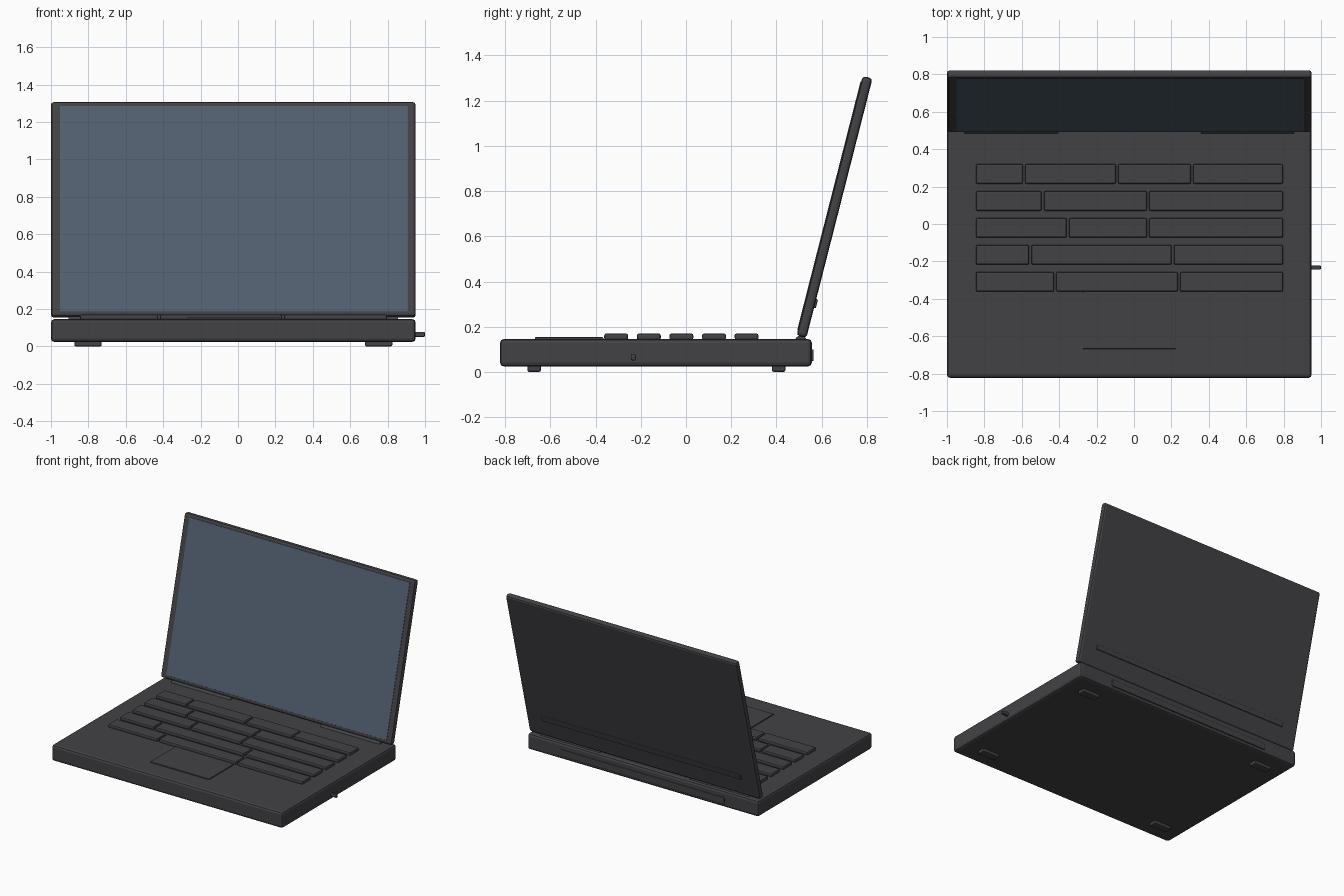
import bpy
from math import radians, pi
from mathutils import Vector, Matrix

if "Cube" in bpy.data.objects:
    bpy.data.objects.remove(bpy.data.objects["Cube"])

CX = -0.025                      # centre line of the body
TILT = Matrix.Rotation(radians(-14.3), 3, 'X')
LID = Vector((CX, 0.657, 0.73))  # centre of the tilted lid


def material(name, rgb):
    m = bpy.data.materials.new(name)
    m.diffuse_color = (*rgb, 1)
    m.use_nodes = True
    m.node_tree.nodes["Principled BSDF"].inputs["Base Color"].default_value = m.diffuse_color
    return m


DARK = material("dark_shell", (0.055, 0.054, 0.06))
GLASS = material("screen_glass", (0.085, 0.115, 0.16))


def finish(ob, name, mat):
    ob.name = name
    ob.data.materials.append(mat)
    return ob


def box(name, centre, size, bevel, segments=2, mat=DARK):
    bpy.ops.mesh.primitive_cube_add(size=1, location=centre)
    ob = finish(bpy.context.object, name, mat)
    ob.data.transform(Matrix.Diagonal((*size, 1)))
    mod = ob.modifiers.new("bevel", 'BEVEL')
    mod.width = bevel
    mod.segments = segments
    return ob


def span(name, x, y, z, bevel, segments=2):
    lo, hi = Vector((x[0], y[0], z[0])), Vector((x[1], y[1], z[1]))
    return box(name, (lo + hi) / 2, hi - lo, bevel, segments)


def lid_box(name, offset, size, bevel, mat=DARK):
    ob = box(name, LID + TILT @ Vector(offset), size, bevel, 2, mat)
    ob.rotation_euler = TILT.to_euler()
    return ob


# Base with rear vent strip
span("base", (-1.0, 0.95), (-0.823, 0.557), (0.024, 0.146), 0.018)
span("rear_strip", (-0.715, 0.665), (0.54, 0.565), (0.048, 0.1), 0.005)

# Feet
for sx in (-1, 1):
    for y in (-0.672, 0.41):
        span("foot", (CX + sx * 0.777 - 0.073, CX + sx * 0.777 + 0.073),
             (y - 0.03, y + 0.03), (0.0, 0.03), 0.008)

# Keyboard rows: left edge of every key after the first
rows = [(-0.588, -0.091, 0.31), (-0.488, 0.075), (-0.354, 0.075),
        (-0.555, 0.207), (-0.422, 0.24)]
for i, cuts in enumerate(rows):
    y = 0.268 - 0.1442 * i
    edges = (-0.851, *cuts, 0.803)
    for a, b in zip(edges, edges[1:]):
        span("key", (a + 0.006, b - 0.006), (y - 0.053, y + 0.053),
             (0.142, 0.17), 0.009)

# Trackpad
span("trackpad", (-0.273, 0.223), (-0.668, -0.366), (0.14, 0.154), 0.004)

# Lid, screen and rear trim strip
lid_box("lid", (0, 0, 0), (1.95, 0.045, 1.185), 0.015)
lid_box("screen", (0.004, -0.0215, 0), (1.862, 0.008, 1.135), 0.003, GLASS)
lid_box("lid_rear_strip", (0, 0.0235, -0.435), (1.68, 0.014, 0.04), 0.004)

# Hinge barrels
for sx in (-1, 1):
    bpy.ops.mesh.primitive_cylinder_add(
        vertices=16, radius=0.027, depth=0.498,
        location=(CX + sx * 0.631, 0.508, 0.134), rotation=(0, pi / 2, 0))
    finish(bpy.context.object, "hinge", DARK)
    bpy.ops.object.shade_smooth_by_angle()

# Small plug on the right side
span("side_plug", (0.93, 1.0), (-0.244, -0.222), (0.051, 0.078), 0.006)
